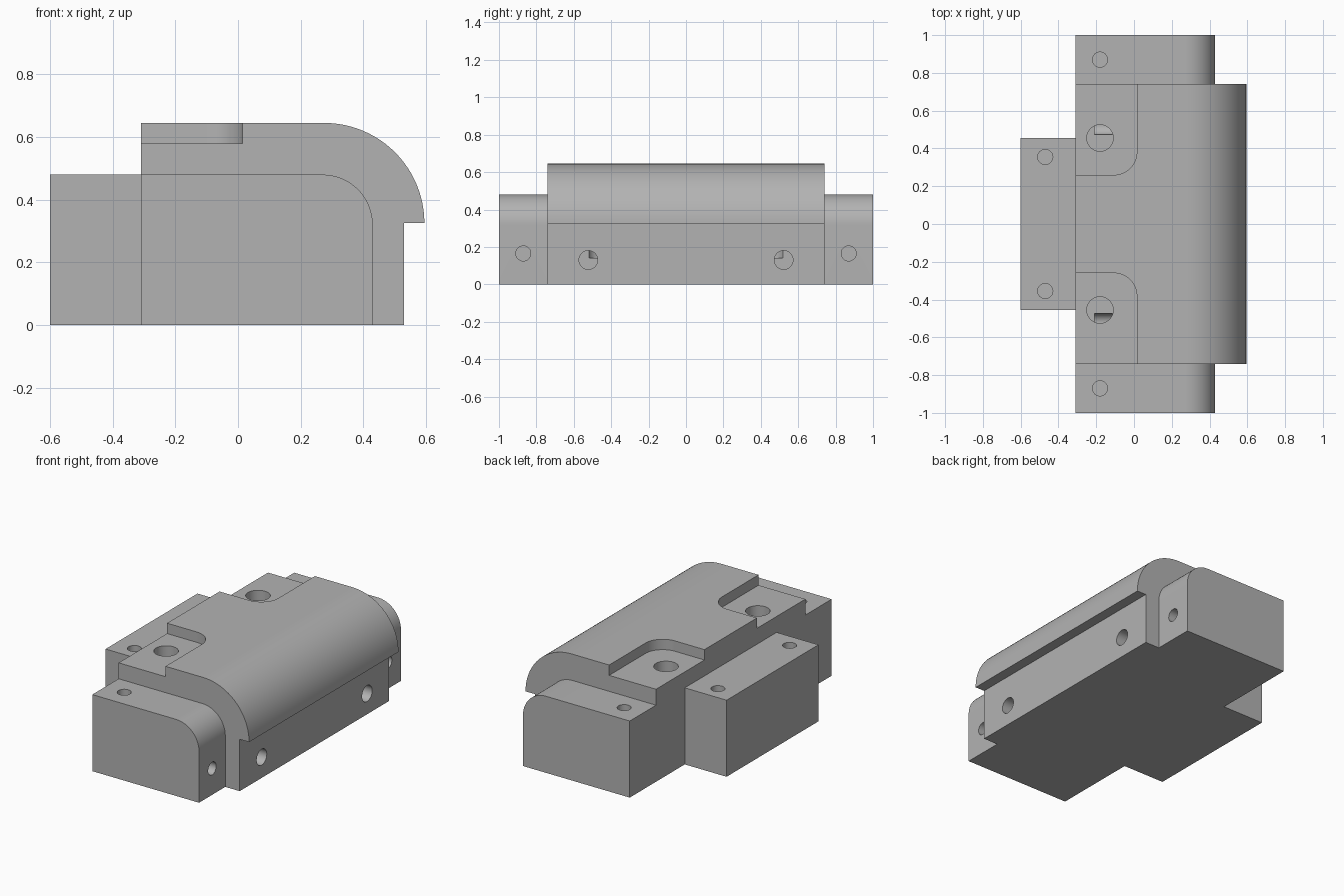
import bpy
from math import sin, cos, pi, radians
from mathutils import Matrix

if "Cube" in bpy.data.objects:
    bpy.data.objects.remove(bpy.data.objects["Cube"])

grey = bpy.data.materials.new("plain grey")
grey.use_nodes = True
grey.diffuse_color = (0.45, 0.45, 0.45, 1)
grey.node_tree.nodes["Principled BSDF"].inputs["Base Color"].default_value = (0.45, 0.45, 0.45, 1)


def arc(cx, cy, r, start, end, steps=24):
    angles = [radians(start + (end - start) * i / steps) for i in range(steps + 1)]
    return [(cx + r * cos(a), cy + r * sin(a)) for a in angles]


def prism(name, outline, low, high, axis):
    """Extrude a closed 2D outline along x (y,z), y (x,z) or z (x,y)."""
    place = {"x": lambda a, b, t: (t, a, b),
             "y": lambda a, b, t: (a, t, b),
             "z": lambda a, b, t: (a, b, t)}[axis]
    n = len(outline)
    verts = [place(a, b, t) for t in (low, high) for a, b in outline]
    faces = [list(range(n)), list(range(n, 2 * n))]
    faces += [[i, (i + 1) % n, n + (i + 1) % n, n + i] for i in range(n)]
    mesh = bpy.data.meshes.new(name)
    mesh.from_pydata(verts, [], faces)
    mesh.materials.append(grey)
    obj = bpy.data.objects.new(name, mesh)
    bpy.context.collection.objects.link(obj)
    bpy.ops.object.select_all(action="DESELECT")
    bpy.context.view_layer.objects.active = obj
    obj.select_set(True)
    bpy.ops.object.mode_set(mode="EDIT")
    bpy.ops.mesh.select_all(action="SELECT")
    bpy.ops.mesh.normals_make_consistent(inside=False)
    bpy.ops.object.mode_set(mode="OBJECT")
    return obj


def combine(target, tool, operation):
    mod = target.modifiers.new(tool.name, "BOOLEAN")
    mod.operation, mod.solver, mod.object = operation, "EXACT", tool
    bpy.context.view_layer.objects.active = target
    bpy.ops.object.modifier_apply(modifier=mod.name)
    bpy.data.objects.remove(tool)


def hole(target, a, b, r, low, high, axis):
    combine(target, prism("hole", arc(a, b, r, 0, 352.5, 47), low, high, axis), "DIFFERENCE")


# Hooded main body with an overhanging rounded edge
back, floor = -0.31, 0.58
hood = [(back, 0), (0.53, 0), (0.53, 0.325)] + arc(0.275, 0.325, 0.32, 0, 90) + [(back, 0.645)]
housing = prism("housing", hood, -0.74, 0.74, "y")

# Lower block that sticks out at both ends
core = [(back, 0), (0.43, 0)] + arc(0.27, 0.32, 0.16, 0, 90) + [(back, 0.48)]
combine(housing, prism("end_blocks", core, -1, 1, "y"), "UNION")

# Rear mounting block
tab = [(-0.6, -0.455), (-0.2, -0.455), (-0.2, 0.455), (-0.6, 0.455)]
combine(housing, prism("rear_block", tab, 0, 0.48, "z"), "UNION")

for s in (-1, 1):
    # Corner recess with one rounded inner corner
    recess = [(-0.4, s * 0.26)]
    recess += [(x, s * y) for x, y in arc(-0.105, 0.38, 0.12, -90, 0, 16)]
    recess += [(0.015, s * 0.8), (-0.4, s * 0.8)]
    combine(housing, prism("recess", recess, floor, 0.8, "z"), "DIFFERENCE")
    # Large port in the recess and the passage that meets it
    hole(housing, -0.18, s * 0.455, 0.07, 0.14, 0.8, "z")
    hole(housing, s * 0.522, 0.13, 0.05, -0.21, 0.7, "x")
    # Screw holes in the end blocks and the rear block
    hole(housing, -0.18, s * 0.87, 0.04, 0.25, 0.6, "z")
    hole(housing, s * 0.87, 0.165, 0.04, 0.2, 0.6, "x")
    hole(housing, -0.47, s * 0.355, 0.04, 0.25, 0.6, "z")

# Smooth the curves, keep the edges sharp
bpy.ops.object.select_all(action="DESELECT")
housing.select_set(True)
bpy.context.view_layer.objects.active = housing
bpy.ops.object.shade_smooth_by_angle(angle=radians(30))
